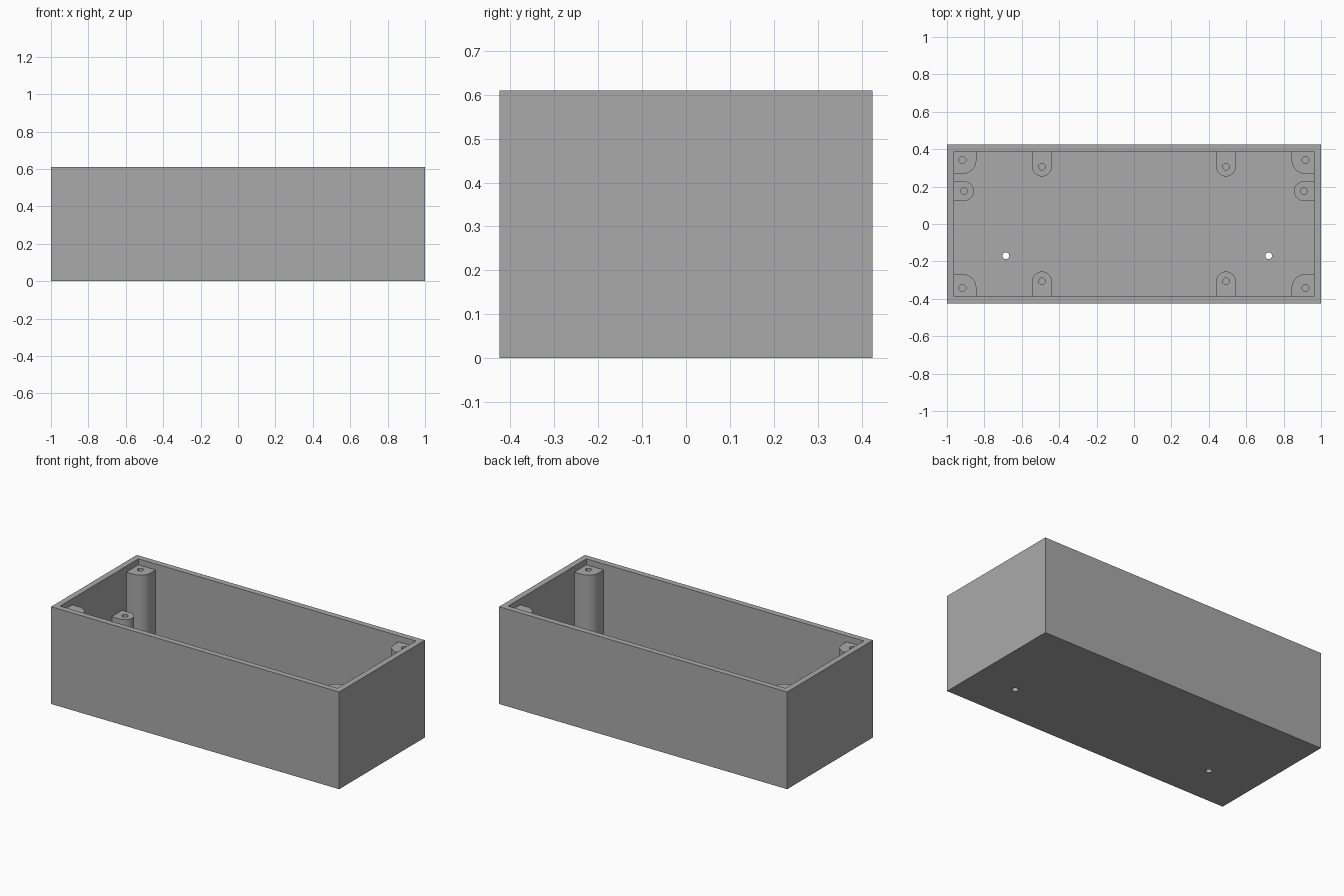
import bpy, bmesh
from math import cos, sin, pi, radians

cube = bpy.data.objects.get("Cube")
if cube:
    bpy.data.objects.remove(cube, do_unlink=True)

HX, HY, TOP = 1.0, 0.425, 0.61     # outer half sizes and height
WALL, FLOOR = 0.037, 0.037
IX, IY = HX - WALL, HY - WALL      # inner half sizes
BITE = 0.01                        # how far posts sink into walls and floor
HOLE = 0.018

grey = bpy.data.materials.new("plain grey")
grey.use_nodes = True
COLOUR = (0.4, 0.4, 0.4, 1)
grey.diffuse_color = COLOUR
grey.node_tree.nodes["Principled BSDF"].inputs["Base Color"].default_value = COLOUR


def prism(name, outline, z0, z1):
    """Extrude a flat outline from z0 to z1."""
    bm = bmesh.new()
    base = bm.faces.new([bm.verts.new((x, y, z0)) for x, y in outline])
    up = bmesh.ops.extrude_face_region(bm, geom=[base])["geom"]
    bmesh.ops.translate(bm, vec=(0, 0, z1 - z0),
                        verts=[v for v in up if isinstance(v, bmesh.types.BMVert)])
    bmesh.ops.recalc_face_normals(bm, faces=bm.faces)
    mesh = bpy.data.meshes.new(name)
    bm.to_mesh(mesh)
    bm.free()
    mesh.materials.append(grey)
    obj = bpy.data.objects.new(name, mesh)
    bpy.context.collection.objects.link(obj)
    return obj


def arc(r, start, end, n):
    step = radians(end - start) / n
    return [(r * cos(radians(start) + i * step), r * sin(radians(start) + i * step))
            for i in range(n + 1)]


def rectangle(hx, hy):
    return [(-hx, -hy), (hx, -hy), (hx, hy), (-hx, hy)]


def cut(obj, cutter):
    bpy.context.view_layer.objects.active = obj
    mod = obj.modifiers.new("cut", "BOOLEAN")
    mod.operation, mod.solver, mod.object = "DIFFERENCE", "EXACT", cutter
    bpy.ops.object.modifier_apply(modifier=mod.name)
    bpy.data.objects.remove(cutter, do_unlink=True)


def drill(obj, x, y, z0, z1):
    ring = [(x + px, y + py) for px, py in arc(HOLE, 0, 360, 32)[:-1]]
    cut(obj, prism("drill", ring, z0, z1))


def finish(obj):
    bpy.ops.object.select_all(action="DESELECT")
    obj.select_set(True)
    bpy.context.view_layer.objects.active = obj
    bpy.ops.object.shade_smooth_by_angle(angle=radians(30))


def post(name, outline, x, y, height, depth):
    """Screw post with a blind hole in its top."""
    obj = prism(name, [(x + px, y + py) for px, py in outline], FLOOR - BITE, height)
    drill(obj, x, y, height - depth, height + 0.05)
    finish(obj)


# Open box with two screw holes through the floor
box = prism("box_shell", rectangle(HX, HY), 0, TOP)
cut(box, prism("cavity", rectangle(IX, IY), FLOOR, TOP + 0.1))
for hx in (-0.685, 0.72):
    drill(box, hx, -0.17, -0.05, FLOOR + 0.05)
finish(box)

CORNER_R, POST_R = 0.074, 0.052
for sx, side in ((-1, "right"), (1, "left")):
    for sy, end in ((-1, "front"), (1, "back")):
        # Tall corner posts that carry the lid
        cx, cy = 0.917, 0.342
        reach_x, reach_y = IX + BITE - cx, IY + BITE - cy
        shape = [(-CORNER_R, reach_y)] + arc(CORNER_R, 180, 270, 16)
        shape += [(reach_x, -CORNER_R), (reach_x, reach_y)]
        post(f"corner_post_{end}_{side}", [(px * sx, py * sy) for px, py in shape],
             cx * sx, cy * sy, TOP - 0.038, 0.2)

        # Short posts along the long walls
        cx, cy = 0.492, 0.306
        reach_y = IY + BITE - cy
        shape = [(-POST_R, reach_y)] + arc(POST_R, 180, 360, 28) + [(POST_R, reach_y)]
        post(f"short_post_{end}_{side}", [(px, py * sy) for px, py in shape],
             cx * sx, cy * sy, 0.14, 0.09)

    # Medium posts on the end walls
    cx = 0.908
    reach_x = IX + BITE - cx
    shape = [(reach_x, POST_R)] + arc(POST_R, 90, 270, 28) + [(reach_x, -POST_R)]
    post(f"end_post_{side}", [(px * sx, py) for px, py in shape],
         cx * sx, 0.176, 0.348, 0.15)
